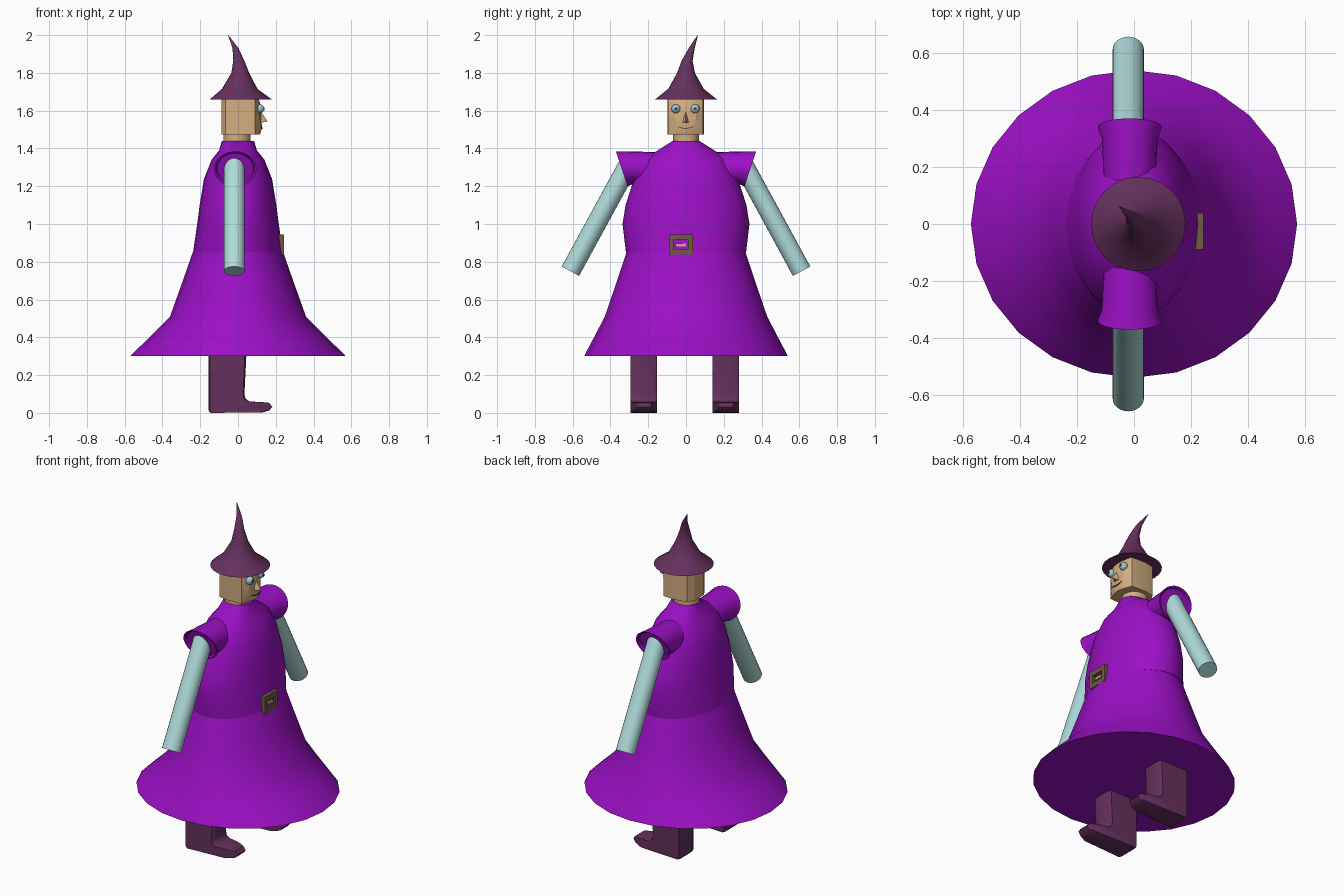
import bpy, bmesh, math
from mathutils import Vector

if "Cube" in bpy.data.objects:
    bpy.data.objects.remove(bpy.data.objects["Cube"])


def material(name, r, g, b):
    m = bpy.data.materials.new(name)
    m.diffuse_color = (r, g, b, 1)
    m.use_nodes = True
    m.node_tree.nodes["Principled BSDF"].inputs["Base Color"].default_value = m.diffuse_color
    return m


PURPLE = material("dress purple", 0.33, 0.005, 0.56)
AQUA = material("pale aqua", 0.43, 0.70, 0.70)
PLUM = material("dark plum", 0.13, 0.03, 0.11)
SKIN = material("tan skin", 0.66, 0.42, 0.22)
BRASS = material("dull brass", 0.16, 0.10, 0.055)
EYE = material("pale blue", 0.35, 0.58, 0.65)
PUPIL = material("dark slate", 0.02, 0.05, 0.07)
LIP = material("dark brown", 0.17, 0.07, 0.035)
PALE = material("buckle tongue tan", 0.60, 0.42, 0.25)


def finish(bm, name, mat, angle=35):
    bmesh.ops.remove_doubles(bm, verts=bm.verts, dist=1e-5)
    bmesh.ops.recalc_face_normals(bm, faces=bm.faces)
    me = bpy.data.meshes.new(name)
    bm.to_mesh(me)
    bm.free()
    ob = bpy.data.objects.new(name, me)
    bpy.context.collection.objects.link(ob)
    me.materials.append(mat)
    if angle:
        bpy.ops.object.select_all(action='DESELECT')
        ob.select_set(True)
        bpy.context.view_layer.objects.active = ob
        bpy.ops.object.shade_smooth_by_angle(angle=math.radians(angle))
    return ob


def loft(name, rings, mat, angle=35):
    """Skin equal-length rings of points and close both ends."""
    bm = bmesh.new()
    rows = [[bm.verts.new(p) for p in ring] for ring in rings]
    n = len(rows[0])
    for a, b in zip(rows, rows[1:]):
        for i in range(n):
            j = (i + 1) % n
            bm.faces.new((a[i], a[j], b[j], b[i]))
    bm.faces.new(rows[0])
    bm.faces.new(rows[-1])
    return finish(bm, name, mat, angle)


def ring(c, u, v, n=24):
    """Ellipse around c with half-axes u and v."""
    c, u, v = Vector(c), Vector(u), Vector(v)
    return [c + u * math.cos(2 * math.pi * i / n) + v * math.sin(2 * math.pi * i / n)
            for i in range(n)]


def level(z, rx, ry, cx=0, cy=0, n=24):
    return ring((cx, cy, z), (rx, 0, 0), (0, ry, 0), n)


def box(name, x, y, z, mat):
    bm = bmesh.new()
    bmesh.ops.create_cube(bm, size=1)
    for v in bm.verts:
        v.co = [a[0] + (c + 0.5) * (a[1] - a[0]) for a, c in zip((x, y, z), v.co)]
    return finish(bm, name, mat, 0)


# Dress
loft("skirt", [level(*s) for s in ((0.30, 0.573, 0.54), (0.40, 0.468, 0.487), (0.51, 0.36, 0.43),
                                   (0.70, 0.292, 0.365), (0.86, 0.236, 0.312))], PURPLE)
loft("bodice", [level(*s) for s in ((0.85, 0.238, 0.318), (1.0, 0.216, 0.336), (1.1, 0.203, 0.32),
                                    (1.24, 0.18, 0.275), (1.34, 0.14, 0.22),
                                    (1.39, 0.10, 0.15), (1.44, 0.085, 0.07))], PURPLE)

# Sleeves and arms
for s, side in ((-1, "left"), (1, "right")):
    X = -0.015

    def tilted(y, z, rx, vy, vz):
        return ring((X, s * y, z), (rx, 0, 0), (0, s * vy, vz))
    loft(side + "_sleeve", [tilted(0.13, 1.285, 0.09, 0, 0.095),
                            tilted(0.30, 1.30, 0.098, 0.026, 0.085),
                            tilted(0.34, 1.292, 0.113, 0.031, 0.093),
                            tilted(0.338, 1.293, 0.103, 0.028, 0.085),
                            tilted(0.328, 1.296, 0.096, 0.026, 0.079)], PURPLE)
    u, v = (0.055, 0, 0), (0, s * 0.046, 0.025)
    loft(side + "_arm", [ring((-0.02, s * 0.298, 1.326), u, v),
                         ring((-0.02, s * 0.612, 0.75), u, v)], AQUA)

# Boots: side profile extruded sideways, toe narrowed
profile = [(-0.155, 0.32), (-0.155, 0.012), (-0.145, 0.0), (0.13, 0.003), (0.165, 0.012),
           (0.182, 0.032), (0.165, 0.053), (0.12, 0.058), (0.06, 0.06), (0.04, 0.075),
           (0.034, 0.10), (0.045, 0.32)]
for name, yc in (("left_boot", -0.224), ("right_boot", 0.21)):
    rows = []
    for side, k in ((-1, 0.78), (-1, 1), (1, 1), (1, 0.78)):
        row = []
        for x, z in profile:
            w = 0.07 * (1 - 0.3 * max(0, (x - 0.08) / 0.1))
            e = 0.0 if k == 1 else 1.0
            # outer rows are slightly shrunk front to back to round the corners
            px = x if e else -0.06 + (x + 0.06) * 0.92
            row.append((px, yc + side * w * k, z))
        rows.append(row)
    rows = [rows[1], rows[0], rows[3], rows[2]]
    loft(name, rows, PLUM, 40)

# Neck and head
loft("neck", [level(1.40, 0.072, 0.069, -0.005), level(1.50, 0.072, 0.069, -0.005)], SKIN)
half = [(0.125, 0), (0.118, 0.055), (0.09, 0.092), (0.0, 0.097), (-0.065, 0.085), (-0.087, 0.045)]
half += [(-0.088, 0.0)]
outline = half + [(x, -y) for x, y in half[-2:0:-1]]


def head_ring(z, front, jaw):
    return [(x + (front if x > 0.1 else 0), y * (jaw if x > 0.1 else 1) - 0.002, z)
            for x, y in outline]


loft("head", [head_ring(1.475, -0.008, 0.7), head_ring(1.51, 0.003, 0.85),
              head_ring(1.56, -0.003, 1), head_ring(1.62, 0.0, 1), head_ring(1.67, -0.02, 1)],
     SKIN, 25)

# Nose: small pyramid
bm = bmesh.new()
pts = [bm.verts.new(p) for p in ((0.118, -0.002, 1.60), (0.115, -0.022, 1.535),
                                 (0.115, 0.018, 1.535), (0.157, -0.002, 1.543))]
for f in ((0, 1, 3), (0, 3, 2), (1, 2, 3), (0, 2, 1)):
    bm.faces.new([pts[i] for i in f])
finish(bm, "nose", SKIN, 0)

# Eyes and mouth
for side, y in (("left", -0.053), ("right", 0.048)):
    bm = bmesh.new()
    bmesh.ops.create_uvsphere(bm, u_segments=16, v_segments=10, radius=0.024)
    bmesh.ops.translate(bm, verts=bm.verts, vec=(0.115, y, 1.61))
    finish(bm, side + "_eye", EYE, 40)
    loft(side + "_pupil", [ring((x, y, 1.61), (0, 0.008, 0), (0, 0, 0.008), 12)
                           for x in (0.134, 0.140)], PUPIL)
mouth = [(0.127 - 4 * t * t, t - 0.002, 1.503 + 6 * t * t) for t in (-0.04, -0.02, 0, 0.02, 0.04)]
loft("mouth", [[(x + dx, y, z + dz) for dx, dz in ((-0.01, 0), (0.004, 0), (0.004, 0.005), (-0.01, 0.005))]
               for x, y, z in mouth], LIP, 0)

# Hat with bent tip
loft("hat", [level(z, r, r, cx, cy) for z, r, cx, cy in (
    (1.658, 0.166, 0.015, 0.0), (1.715, 0.094, 0.009, 0.0), (1.80, 0.047, 0.012, 0.0),
    (1.865, 0.029, 0.004, 0.006), (1.93, 0.016, -0.013, 0.03), (2.0, 0.001, -0.052, 0.062))], PLUM)

# Belt buckle: four bars and a tongue
Y, Z = (-0.09, 0.038), (0.838, 0.944)
for i, (y, z) in enumerate((((Y[0], Y[1]), (Z[0], 0.868)), ((Y[0], Y[1]), (0.914, Z[1])),
                            ((Y[0], -0.065), (0.868, 0.914)), ((0.010, Y[1]), (0.868, 0.914)))):
    box("buckle_bar_%d" % (i + 1), (0.215, 0.244), y, z, BRASS)
box("buckle_tongue", (0.228, 0.237), (-0.055, 0.0), (0.882, 0.898), PALE)
